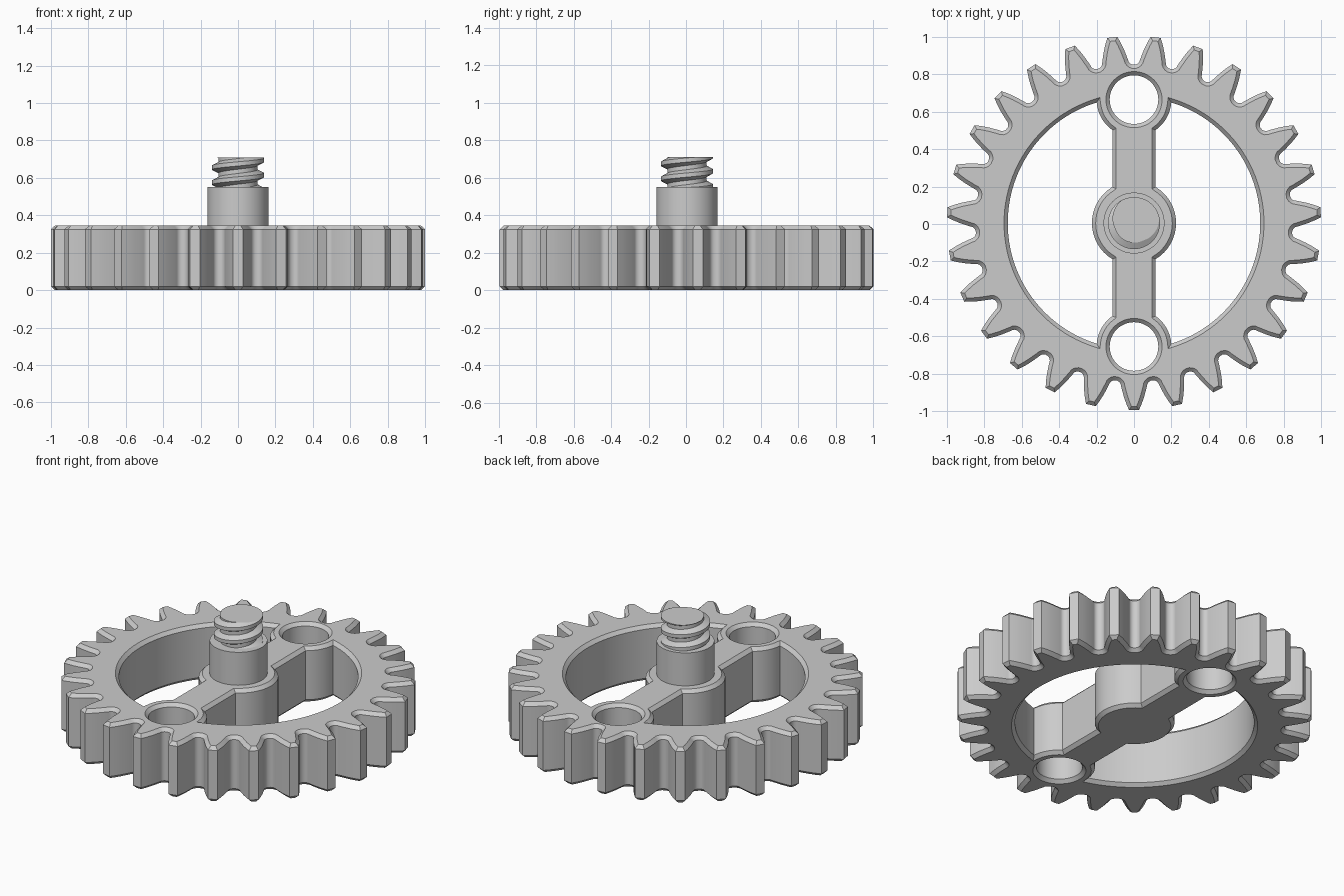
import bpy, bmesh
from math import pi, sin, cos, atan2, sqrt, radians
from mathutils import Vector

cube = bpy.data.objects.get("Cube")
if cube:
    bpy.data.objects.remove(cube)

grey = bpy.data.materials.new("light grey")
grey.use_nodes = True
grey.diffuse_color = (0.6, 0.6, 0.6, 1)
grey.node_tree.nodes["Principled BSDF"].inputs["Base Color"].default_value = grey.diffuse_color

CENTRE_Y = 0.005
HEIGHT, CHAMFER = 0.345, 0.02
TEETH = 27
RING_R, BOSS_R, BOSS_Y, HOLE_R = 0.675, 0.2, 0.66, 0.13
HUB_R, SPOKE_X = 0.225, 0.115


def finish(name, bm, angle=35):
    bmesh.ops.recalc_face_normals(bm, faces=bm.faces)
    mesh = bpy.data.meshes.new(name)
    bm.to_mesh(mesh)
    bm.free()
    mesh.materials.append(grey)
    obj = bpy.data.objects.new(name, mesh)
    obj.location.y = CENTRE_Y
    bpy.context.collection.objects.link(obj)
    bpy.ops.object.select_all(action='DESELECT')
    obj.select_set(True)
    bpy.context.view_layer.objects.active = obj
    bpy.ops.object.shade_smooth_by_angle(angle=radians(angle))
    return obj


def arc(cy, r, a0, a1, n):
    return [Vector((r * cos(a), cy + r * sin(a)))
            for a in (a0 + (a1 - a0) * i / n for i in range(n + 1))]


def offset(loop, d):
    """Shift a counter-clockwise loop to its left by d, with mitred corners."""
    out = []
    for i, p in enumerate(loop):
        e1 = (p - loop[i - 1]).normalized()
        e2 = (loop[(i + 1) % len(loop)] - p).normalized()
        n1, n2 = Vector((-e1.y, e1.x)), Vector((-e2.y, e2.x))
        out.append(p + (n1 + n2) * d / (1 + n1.dot(n2)))
    return out


def gear_outline():
    # half tooth as (half thickness, radius), tip to root fillet
    half = [(0.027, 1.0), (0.042, 0.965), (0.054, 0.931), (0.064, 0.895)]
    half += [(0.1 - 0.03 * cos(t), 0.872 - 0.026 * sin(t))
             for t in (radians(18 * k) for k in range(5))]
    tooth = [(-h, r) for h, r in reversed(half)] + half
    pts = []
    for k in range(TEETH):
        mid = -pi / 2 + 2 * pi * k / TEETH
        pts += [Vector((r * cos(mid + h / r), r * sin(mid + h / r))) for h, r in tooth]
    return pts


def window_outline():
    y = (RING_R**2 - BOSS_R**2 + BOSS_Y**2) / (2 * BOSS_Y)
    x = sqrt(RING_R**2 - y * y)
    ring = atan2(y, x)
    b0 = atan2(y - BOSS_Y, x)
    b1 = -atan2(sqrt(BOSS_R**2 - SPOKE_X**2), SPOKE_X)
    hub = atan2(sqrt(HUB_R**2 - SPOKE_X**2), SPOKE_X)
    return (arc(0, RING_R, -ring, ring, 48)[1:-1] + arc(BOSS_Y, BOSS_R, b0, b1, 8)
            + arc(0, HUB_R, hub, -hub, 16) + arc(-BOSS_Y, BOSS_R, -b1, -b0, 8))


# Gear body: toothed rim, two bosses, spokes and hub, all chamfered
right_window = window_outline()
left_window = [Vector((-p.x, p.y)) for p in reversed(right_window)]
holes = [arc(s * BOSS_Y, HOLE_R, 0, 2 * pi, 48)[:-1] for s in (1, -1)]
outlines = [(gear_outline(), 1)] + [(w, -1) for w in [right_window, left_window] + holes]

bm = bmesh.new()
caps = {0: [], 3: []}
for loop, side in outlines:
    inset = offset(loop, CHAMFER * side)
    rows = []
    for pts, z in ((inset, 0), (loop, CHAMFER), (loop, HEIGHT - CHAMFER), (inset, HEIGHT)):
        rows.append([bm.verts.new((p.x, p.y, z)) for p in pts])
    n = len(loop)
    for a, b in zip(rows, rows[1:]):
        for i in range(n):
            j = (i + 1) % n
            bm.faces.new((a[i], a[j], b[j], b[i]))
    for level in caps:
        row = rows[level]
        caps[level] += [bm.edges.get((row[i - 1], row[i])) for i in range(n)]
for edges in caps.values():
    bmesh.ops.triangle_fill(bm, use_beauty=True, edges=edges, normal=(0, 0, 1))
finish("gear_body", bm)

# Plain shaft collar standing on the hub
bm = bmesh.new()
bmesh.ops.create_cone(bm, cap_ends=True, segments=64, radius1=0.163, radius2=0.163, depth=0.25)
bmesh.ops.translate(bm, verts=bm.verts, vec=(0, 0, 0.425))
finish("shaft_collar", bm)

# Threaded stud: a helical surface trimmed flat at both ends
PITCH, COLS, TURNS = 0.08, 48, 5
profile = [(-0.14, 0.139), (0.14, 0.139), (0.36, 0.105), (0.64, 0.105)]
bm = bmesh.new()
step = len(profile)
grid = []
for c in range(COLS):
    a = 2 * pi * c / COLS
    grid.append([bm.verts.new((r * cos(a), r * sin(a),
                               0.455 + PITCH * (t + ph + c / COLS)))
                 for t in range(TURNS) for ph, r in profile])
for c in range(COLS):
    last = c == COLS - 1
    a, b = grid[c], grid[0][step:] if last else grid[c + 1]
    for k in range(len(b) - 1):
        bm.faces.new((a[k], b[k], b[k + 1], a[k + 1]))
for z, up in ((0.54, False), (0.71, True)):
    bmesh.ops.bisect_plane(bm, geom=bm.verts[:] + bm.edges[:] + bm.faces[:], dist=1e-6,
                           plane_co=(0, 0, z), plane_no=(0, 0, 1),
                           clear_outer=up, clear_inner=not up)
bmesh.ops.holes_fill(bm, edges=[e for e in bm.edges if e.is_boundary], sides=0)
finish("threaded_stud", bm, 25)
